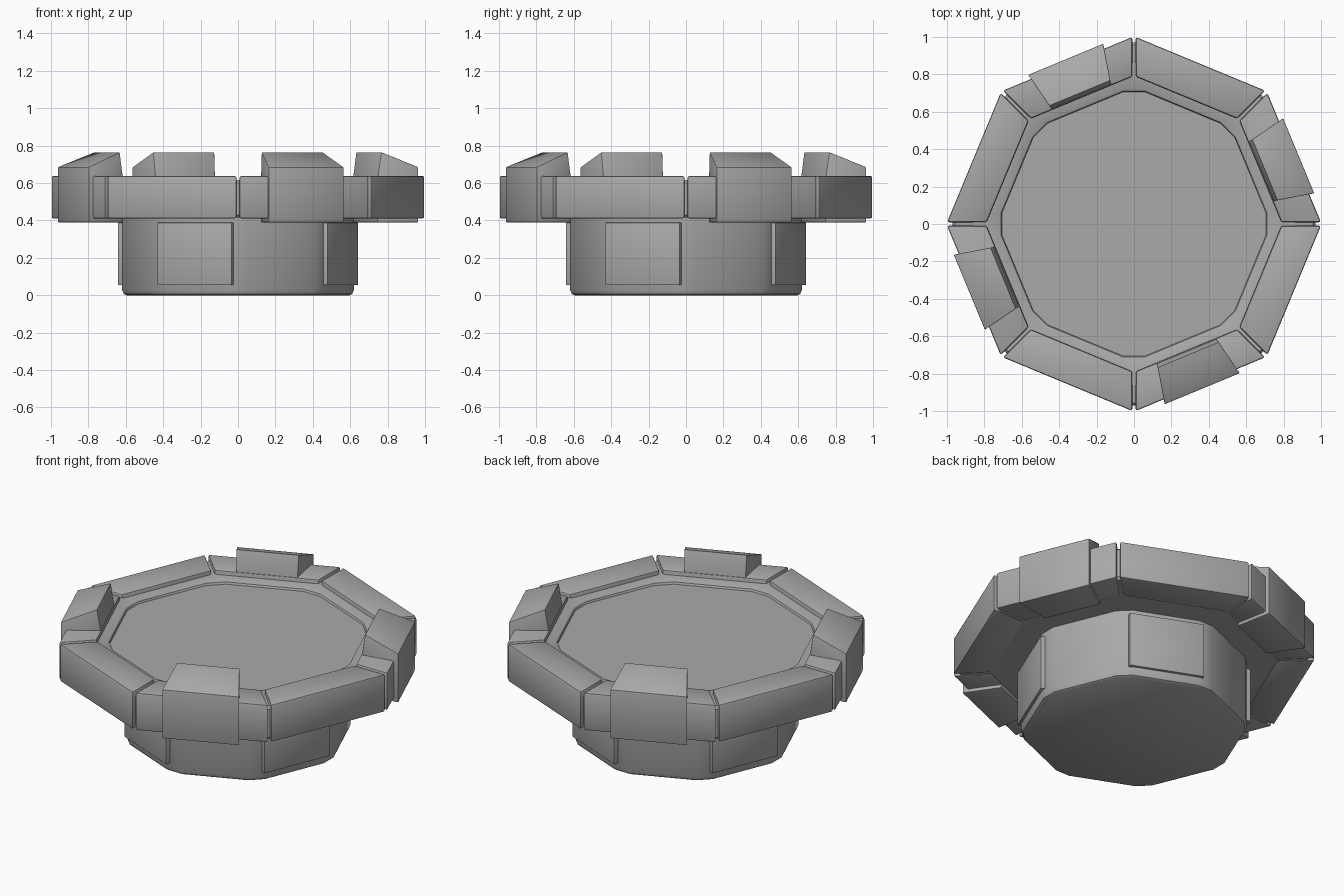
import bpy, bmesh
from math import radians, cos, sin
from mathutils import Vector, Matrix

cube = bpy.data.objects.get("Cube")
if cube:
    bpy.data.objects.remove(cube, do_unlink=True)

# Single stone colour
STONE = (0.4, 0.4, 0.4, 1)
stone = bpy.data.materials.new("grey_stone")
stone.use_nodes = True
stone.diffuse_color = STONE
stone.node_tree.nodes["Principled BSDF"].inputs["Base Color"].default_value = STONE


def finish(name, bm, angle=30):
    bmesh.ops.recalc_face_normals(bm, faces=bm.faces[:])
    mesh = bpy.data.meshes.new(name)
    bm.to_mesh(mesh)
    bm.free()
    mesh.materials.append(stone)
    ob = bpy.data.objects.new(name, mesh)
    bpy.context.collection.objects.link(ob)
    bpy.ops.object.select_all(action='DESELECT')
    ob.select_set(True)
    bpy.context.view_layer.objects.active = ob
    bpy.ops.object.shade_smooth_by_angle(angle=radians(angle))
    return ob


def octagon(radius, cut, z):
    """Octagon with its corners trimmed by a small cut."""
    corners = [Vector((radius * cos(radians(45 * i)), radius * sin(radians(45 * i)), z))
               for i in range(8)]
    loop = []
    for i, p in enumerate(corners):
        for q in (corners[i - 1], corners[(i + 1) % 8]):
            loop.append(p + (q - p).normalized() * cut)
    return loop


def loft(name, profile):
    """Stack of trimmed octagons (radius, cut, z), capped at both ends."""
    bm = bmesh.new()
    loops = [[bm.verts.new(p) for p in octagon(*step)] for step in profile]
    for a, b in zip(loops, loops[1:]):
        for i in range(len(a)):
            j = (i + 1) % len(a)
            bm.faces.new((a[i], a[j], b[j], b[i]))
    bm.faces.new(loops[0])
    bm.faces.new(loops[-1])
    return finish(name, bm)


def block(name, angle, outline, inner_half, outer_half, bevel):
    """Radial profile (r, z) widened sideways and turned to face an angle."""
    bm = bmesh.new()
    r_min = min(r for r, z in outline)
    r_max = max(r for r, z in outline)
    sides = []
    for sign in (-1, 1):
        row = []
        for r, z in outline:
            f = (r - r_min) / (r_max - r_min)
            half = inner_half + (outer_half - inner_half) * f
            row.append(bm.verts.new((r, sign * half, z)))
        sides.append(row)
        bm.faces.new(row)
    a, b = sides
    for i in range(len(a)):
        j = (i + 1) % len(a)
        bm.faces.new((a[i], a[j], b[j], b[i]))
    bmesh.ops.recalc_face_normals(bm, faces=bm.faces[:])
    bmesh.ops.bevel(bm, geom=bm.edges[:], offset=bevel, segments=2,
                    profile=0.5, affect='EDGES')
    bm.transform(Matrix.Rotation(radians(angle), 4, 'Z'))
    return finish(name, bm)


# Pedestal with softened corners and a chamfered foot
loft("pedestal", [(0.615, 0.05, 0), (0.63, 0.05, 0.008), (0.64, 0.05, 0.03),
                  (0.64, 0.05, 0.43)])

# Tray: core behind the rim, sloped lip and sunken floor
loft("tray", [(0.96, 0.01, 0.415), (0.975, 0.01, 0.43), (0.975, 0.01, 0.60),
              (0.96, 0.01, 0.615), (0.8, 0.02, 0.615), (0.75, 0.05, 0.603),
              (0.735, 0.06, 0.598), (0.73, 0.06, 0.586)])

# Eight rim stones, separated by narrow joints
RIM = [(0.732, 0.41), (0.927, 0.41), (0.927, 0.638), (0.732, 0.638)]
for i in range(8):
    block(f"rim_stone_{i + 1}", 22.5 + 45 * i, RIM, 0.293, 0.374, 0.01)

# Clamps on alternate sides, panels on the pedestal below the others
CLAMP = [(0.735, 0.39), (0.953, 0.39), (0.953, 0.685), (0.757, 0.765), (0.735, 0.62)]
PANEL = [(0.55, 0.055), (0.607, 0.055), (0.607, 0.388), (0.55, 0.388)]
for i in range(4):
    block(f"rim_clamp_{i + 1}", 22.5 + 90 * i, CLAMP, 0.172, 0.217, 0.004)
    block(f"pedestal_panel_{i + 1}", 67.5 + 90 * i, PANEL, 0.215, 0.215, 0.004)
